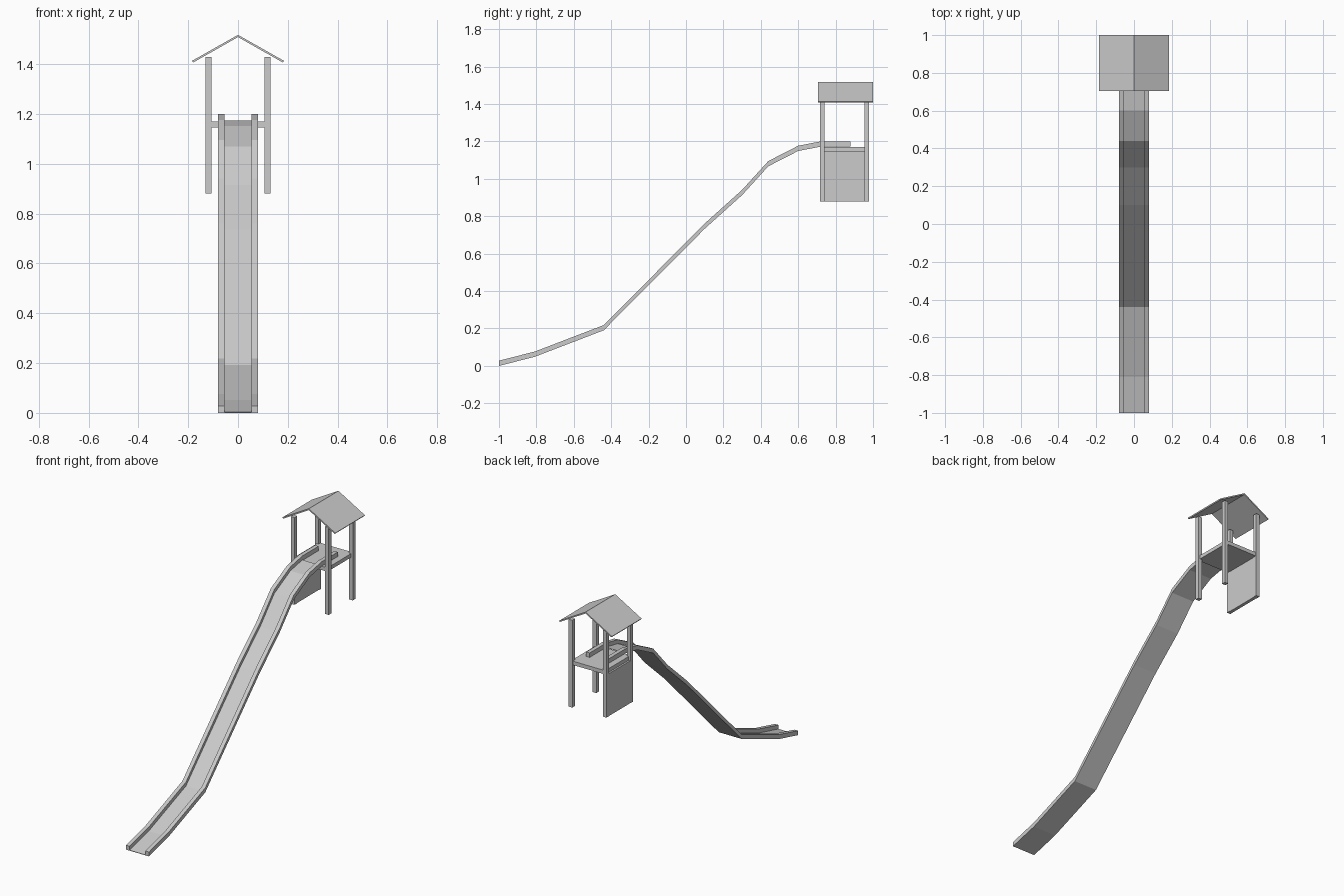
import bpy, bmesh

if "Cube" in bpy.data.objects:
    bpy.data.objects.remove(bpy.data.objects["Cube"])

def prism(name, pts, axis, lo, hi):
    """Extrude a closed 2D profile along x (pts are y,z) or y (pts are x,z)."""
    bm = bmesh.new()
    put = (lambda p, t: (t, p[0], p[1])) if axis == 'x' else (lambda p, t: (p[0], t, p[1]))
    a = [bm.verts.new(put(p, lo)) for p in pts]
    b = [bm.verts.new(put(p, hi)) for p in pts]
    n = len(pts)
    for i in range(n):
        j = (i + 1) % n
        bm.faces.new((a[i], a[j], b[j], b[i]))
    bm.faces.new(a)
    bm.faces.new(b[::-1])
    bmesh.ops.recalc_face_normals(bm, faces=bm.faces)
    me = bpy.data.meshes.new(name)
    bm.to_mesh(me)
    bm.free()
    ob = bpy.data.objects.new(name, me)
    bpy.context.collection.objects.link(ob)
    return ob

def box(name, x0, x1, y0, y1, z0, z1):
    return prism(name, [(x0, z0), (x1, z0), (x1, z1), (x0, z1)], 'y', y0, y1)

# Slide path (y, z of the bed)
path = [(-1, 0.0), (-0.81, 0.048), (-0.44, 0.19), (0.1, 0.733), (0.3, 0.913),
        (0.44, 1.067), (0.6, 1.149), (0.72, 1.172)]

# Chute bed: thin sheet between the rails
prism("slide_bed", path + [(y, z + 0.003) for y, z in path[::-1]], 'x', -0.055, 0.055)

# Side rails run on over the platform
rail = path + [(0.88, 1.172)]
rail_profile = rail + [(y, z + 0.028) for y, z in rail[::-1]]
for side, x0 in (("left", -0.08), ("right", 0.055)):
    prism("slide_rail_" + side, rail_profile, 'x', x0, x0 + 0.025)

# Tower posts
for sx, side in ((-1, "left"), (1, "right")):
    for y, end in ((0.728, "front"), (0.967, "back")):
        x = sx * 0.119
        box(f"post_{end}_{side}", x - 0.0125, x + 0.0125, y - 0.0125, y + 0.0125, 0.88, 1.43)

# Platform and the side panel below it
box("platform", -0.119, 0.119, 0.72, 0.975, 1.147, 1.171)
box("side_panel", -0.13, -0.109, 0.735, 0.96, 0.88, 1.147)

# Gable roof
prism("roof", [(0, 1.518), (0.184, 1.414), (0.18, 1.407), (0, 1.509),
               (-0.18, 1.407), (-0.184, 1.414)], 'y', 0.705, 1.0)
